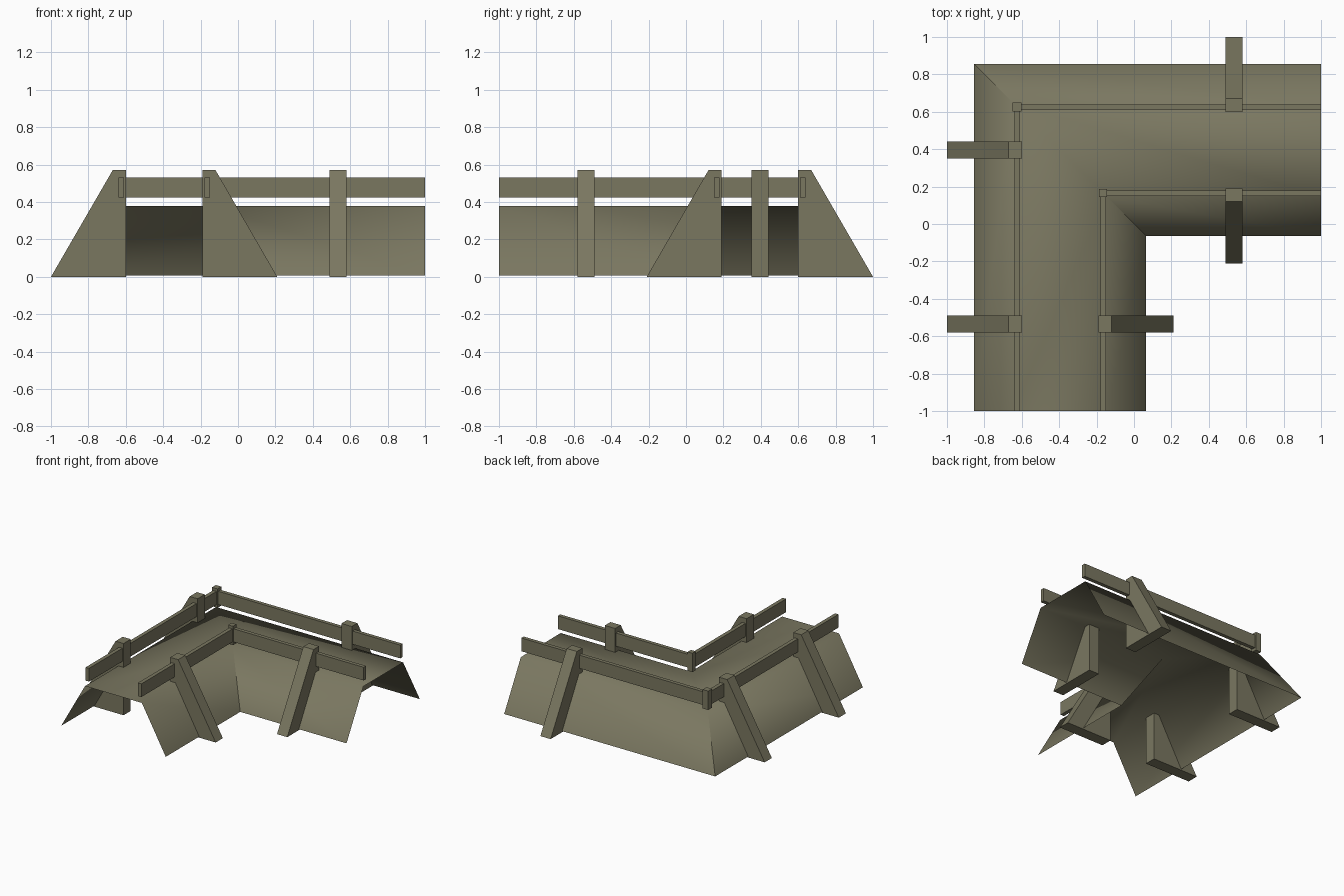
import bpy, bmesh, math

if "Cube" in bpy.data.objects:
    bpy.data.objects.remove(bpy.data.objects["Cube"])

C = -0.395  # centre line of the leg along y; the other leg is its mirror image

olive = bpy.data.materials.new("olive")
olive.diffuse_color = (0.195, 0.185, 0.118, 1)
olive.use_nodes = True
olive.node_tree.nodes["Principled BSDF"].inputs["Base Color"].default_value = olive.diffuse_color


def finish(name, bm, closed=True, smooth=None):
    if closed:
        bmesh.ops.recalc_face_normals(bm, faces=bm.faces)
    me = bpy.data.meshes.new(name)
    bm.to_mesh(me)
    bm.free()
    me.materials.append(olive)
    ob = bpy.data.objects.new(name, me)
    bpy.context.collection.objects.link(ob)
    if smooth:
        bpy.context.view_layer.objects.active = ob
        ob.select_set(True)
        bpy.ops.object.shade_smooth_by_angle(angle=math.radians(smooth))
        ob.select_set(False)


def sweep(name, profile, closed, smooth=None):
    """Run a profile of (offset, height) along the L with a mitred corner."""
    bm = bmesh.new()
    rows = [[bm.verts.new(f(d) + (z,)) for d, z in profile] for f in (
        lambda d: (C + d, -1), lambda d: (C + d, -C - d), lambda d: (1, -C - d))]
    n = len(profile)
    for a, b in zip(rows, rows[1:]):
        for i in range(n if closed else n - 1):
            j = (i + 1) % n
            bm.faces.new((a[i], a[j], b[j], b[i]))
    if closed:
        bm.faces.new(rows[0])
        bm.faces.new(rows[-1])
    finish(name, bm, closed, smooth)


def brace(name, s, side, mirrored):
    """Sloped buttress: extruded trapezoid across the leg at distance s."""
    prof = [(0.605, 0), (0.275, 0.57), (0.205, 0.57), (0.205, 0)]
    bm = bmesh.new()
    ends = []
    for t in (s - 0.045, s + 0.045):
        pts = [(C + side * d, t, z) for d, z in prof]
        if mirrored:
            pts = [(-y, -x, z) for x, y, z in pts]
        ends.append([bm.verts.new(p) for p in pts])
    a, b = ends
    bm.faces.new(a)
    bm.faces.new(b)
    for i in range(4):
        j = (i + 1) % 4
        bm.faces.new((a[i], a[j], b[j], b[i]))
    finish(name, bm)


# open sheet deck with sloping sides
sweep("deck_shell", [(-0.46, 0.008), (-0.25, 0.38), (0.25, 0.38), (0.46, 0.008)],
      False, 68)

# rails and corner posts
for label, d, r in (("outer", -0.23, 0.024), ("inner", 0.23, 0.021)):
    sweep(label + "_rail", [(d - 0.015, 0.425), (d + 0.015, 0.425),
                            (d + 0.015, 0.53), (d - 0.015, 0.53)], True)
    bm = bmesh.new()
    bmesh.ops.create_cube(bm, size=1)
    for v in bm.verts:
        v.co = (C + d + v.co.x * 2 * r, -C - d + v.co.y * 2 * r, 0.477 + v.co.z * 0.15)
    finish(label + "_corner_post", bm)

# braces: a pair on each leg and one extra near the outer corner
for mirrored in (False, True):
    leg = "back" if mirrored else "left"
    for side, label in ((-1, "outer"), (1, "inner")):
        brace(f"{leg}_{label}_brace", -0.535, side, mirrored)
brace("corner_brace", 0.395, -1, False)
